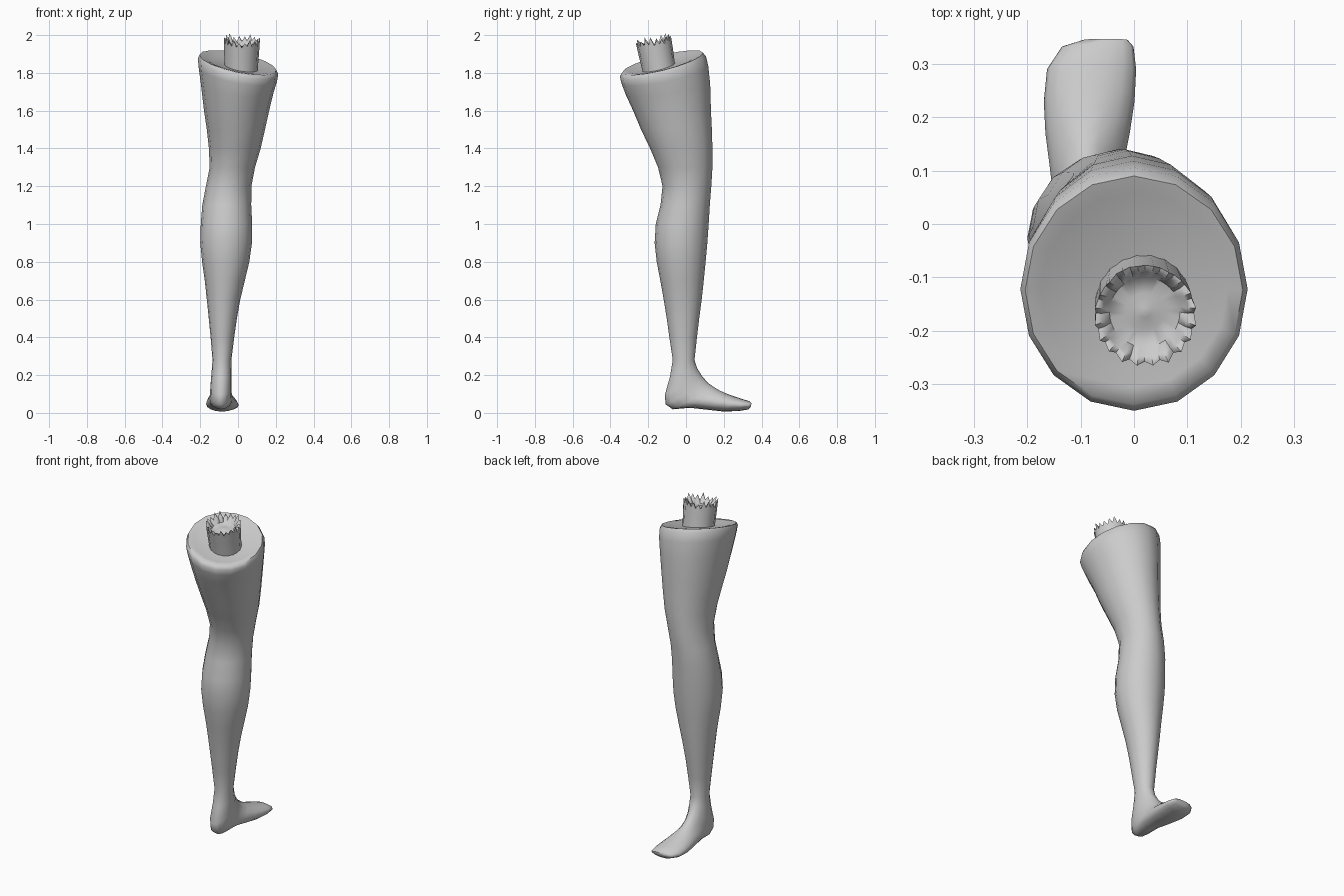
import bpy, bmesh, math, random
from mathutils import Vector

if "Cube" in bpy.data.objects:
    bpy.data.objects.remove(bpy.data.objects["Cube"])

random.seed(4)
grey = bpy.data.materials.new("plain grey")
grey.diffuse_color = (0.6, 0.6, 0.6, 1)
grey.use_nodes = True
grey.node_tree.nodes["Principled BSDF"].inputs["Base Color"].default_value = grey.diffuse_color


def loft(name, rings, angle):
    """Skin a list of point rings and close both ends."""
    bm = bmesh.new()
    loops = [[bm.verts.new(p) for p in ring] for ring in rings]
    n = len(loops[0])
    for a, b in zip(loops, loops[1:]):
        for i in range(n):
            j = (i + 1) % n
            bm.faces.new((a[i], a[j], b[j], b[i]))
    for end in (loops[0], loops[-1]):
        bm.faces.new(end)
    bmesh.ops.recalc_face_normals(bm, faces=bm.faces)
    mesh = bpy.data.meshes.new(name)
    bm.to_mesh(mesh)
    bm.free()
    ob = bpy.data.objects.new(name, mesh)
    bpy.context.collection.objects.link(ob)
    mesh.materials.append(grey)
    bpy.ops.object.select_all(action='DESELECT')
    ob.select_set(True)
    bpy.context.view_layer.objects.active = ob
    bpy.ops.object.shade_smooth_by_angle(angle=math.radians(angle))
    return ob


def section(y0, z0, y1, z1, x0, x1, slope=0.0, sides=16):
    """Oval between a near point and a far point, spanning x0..x1."""
    ring = []
    for i in range(sides):
        t = math.tau * i / sides
        dx = (x1 - x0) / 2 * math.cos(t)
        s = math.sin(t)
        ring.append(Vector(((x0 + x1) / 2 + dx,
                            (y0 + y1) / 2 + (y1 - y0) / 2 * s,
                            (z0 + z1) / 2 + (z1 - z0) / 2 * s + slope * dx)))
    return ring


# Foot, from toe tip back to ankle: sole y z, instep y z, x range
foot = [
    (.343, .033, .347, .052, -.095, -.012),
    (.33, .018, .335, .062, -.135, -.001),
    (.28, .010, .30, .073, -.163, .004),
    (.20, .007, .26, .086, -.169, .001),
    (.12, .016, .22, .100, -.166, -.008),
    (.02, .027, .18, .117, -.157, -.022),
    (-.07, .019, .15, .135, -.150, -.030),
    (-.108, .045, .115, .160, -.148, -.033),
    (-.112, .095, .085, .195, -.146, -.034),
    (-.085, .19, .06, .235, -.140, -.034),
]
# Shin, calf, knee and thigh: z, y range, x range
shaft = [
    (.28, -.070, .045, -.135, -.035),
    (.40, -.088, .058, -.145, -.020),
    (.50, -.102, .070, -.155, -.006),
    (.60, -.118, .083, -.165, .012),
    (.70, -.136, .094, -.176, .036),
    (.80, -.155, .104, -.190, .060),
    (.90, -.166, .113, -.200, .074),
    (1.00, -.160, .120, -.197, .075),
    (1.10, -.135, .126, -.189, .070),
    (1.20, -.124, .134, -.170, .071),
    (1.30, -.148, .140, -.150, .090),
    (1.40, -.190, .140, -.154, .120),
    (1.50, -.238, .137, -.165, .143),
    (1.60, -.280, .132, -.180, .165),
]
# Tilted rim and slightly sunken cut face
rim = [
    (-.317, 1.68, .128, 1.74, -.195, .187, -.10),
    (-.342, 1.745, .118, 1.835, -.208, .206, -.18),
    (-.350, 1.782, .106, 1.888, -.213, .213, -.20),
    (-.338, 1.802, .090, 1.906, -.204, .204, -.20),
    (-.305, 1.806, .058, 1.894, -.175, .175, -.20),
    (-.270, 1.802, .020, 1.875, -.140, .140, -.18),
]
rings = [section(*r) for r in foot]
rings += [section(a, z, b, z, l, r) for z, a, b, l, r in shaft]
rings += [section(*r) for r in rim]
loft("leg", rings, 60)

# Broken bone stub: fluted wall, splintered edge, hollow end
N = 40
axis = Vector((.03, -.19, 1)).normalized()
side = Vector((1, 0, -.03)).normalized()
back = axis.cross(side)
base = Vector((.016, -.139, 1.80))
splinter = [(random.uniform(.006, .032) if i % 2 else random.uniform(-.022, -.008))
            for i in range(N)]


def bone_ring(height, radius, jag=0.0, flute=0.0):
    ring = []
    for i in range(N):
        t = math.tau * i / N
        r = radius + flute * (1 if i % 2 else -1)
        ring.append(base + axis * (height + jag * splinter[i])
                    + side * r * math.cos(t) + back * r * math.sin(t))
    return ring


loft("bone_stub", [
    bone_ring(-.03, .088),
    bone_ring(.03, .088, 0, .001),
    bone_ring(.10, .091, 0, .002),
    bone_ring(.168, .094, 1, .002),
    bone_ring(.163, .080, .6),
    bone_ring(.140, .066),
    bone_ring(.133, .035),
    bone_ring(.143, .010),
], 50)
